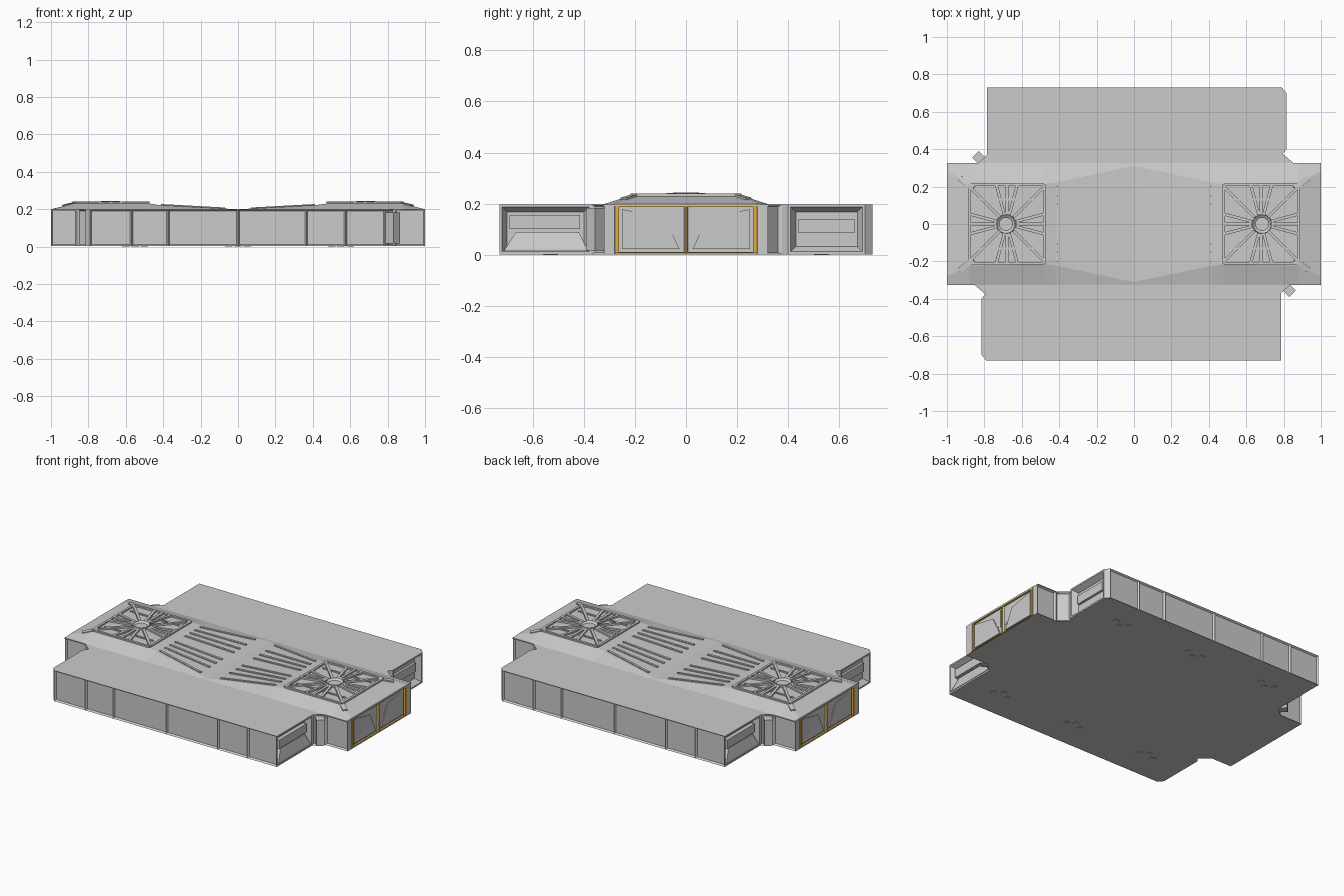
import bpy, bmesh, math
from mathutils import Vector, Matrix

if "Cube" in bpy.data.objects:
    bpy.data.objects.remove(bpy.data.objects["Cube"])

TOP = 0.197
orange = bpy.data.materials.new("orange_trim")
orange.diffuse_color = (0.75, 0.42, 0.06, 1)
orange.use_nodes = True
orange.node_tree.nodes["Principled BSDF"].inputs["Base Color"].default_value = orange.diffuse_color


def finish(bm, name, mat=None):
    bmesh.ops.recalc_face_normals(bm, faces=bm.faces)
    me = bpy.data.meshes.new(name)
    bm.to_mesh(me)
    bm.free()
    ob = bpy.data.objects.new(name, me)
    bpy.context.collection.objects.link(ob)
    if mat:
        me.materials.append(mat)
    return ob


def prism(bm, pts, vec):
    """Extrude a closed polygon along vec, return the new geometry's faces."""
    f = bm.faces.new([bm.verts.new(p) for p in pts])
    bmesh.ops.extrude_face_region(bm, geom=[f], use_keep_orig=True)
    top = [v for v in bm.verts if v.is_valid and v not in f.verts and v.index == -1][-len(pts):]
    bmesh.ops.translate(bm, verts=top, vec=vec)


def bar(bm, a, b, w, h):
    """Box running from a to b, w wide and h high."""
    a, b = Vector(a), Vector(b)
    d = (b - a).normalized()
    side = Vector((0, 0, 1)).cross(d).normalized()
    up = d.cross(side)
    m = Matrix((d * (b - a).length, side * w, up * h)).transposed().to_4x4()
    m.translation = (a + b) / 2
    bmesh.ops.create_cube(bm, size=1, matrix=m)


def box(bm, x0, x1, y0, y1, z0, z1, s=1):
    m = Matrix.Translation((s * (x0 + x1) / 2, s * (y0 + y1) / 2, (z0 + z1) / 2))
    bmesh.ops.create_cube(bm, size=1, matrix=m @ Matrix.Diagonal((x1 - x0, y1 - y0, z1 - z0, 1)))


# Main body: half footprint repeated by a half turn, every wall section gets a recessed panel
half = [(-1, -.32), (-.86, -.32), (-.795, -.375), (-.815, -.40), (-.815, -.70), (-.79, -.73),
        (-.57, -.73), (-.375, -.73), (0, -.73), (.365, -.73), (.575, -.73), (.785, -.73),
        (.785, -.37), (.84, -.32), (1, -.32), (1, -.28), (1, 0), (1, .28)]
foot = half + [(-x, -y) for x, y in half]
bm = bmesh.new()
lo = [bm.verts.new((x, y, .002)) for x, y in foot]
hi = [bm.verts.new((x, y, TOP)) for x, y in foot]
bm.faces.new(lo[::-1])
bm.faces.new(hi)
panels, deep = [], []
n = len(foot)
for i in range(n):
    j = (i + 1) % n
    f = bm.faces.new((lo[i], lo[j], hi[j], hi[i]))
    if i % len(half) in (4 - 1, 11):
        deep.append(f)
    elif (lo[i].co - lo[j].co).length > .06:
        panels.append(f)
bm.normal_update()
bmesh.ops.inset_individual(bm, faces=panels, thickness=.011, depth=-.012)
bmesh.ops.inset_individual(bm, faces=deep, thickness=.014, depth=0)
bmesh.ops.inset_individual(bm, faces=deep, thickness=.028, depth=-.035)
finish(bm, "body")

# End windows of the side blocks, corner pillars and underside pads
win, ramps, pil, pads = bmesh.new(), bmesh.new(), bmesh.new(), bmesh.new()
for s in (1, -1):
    box(win, .74, .775, -.69, -.415, .10, .155, s)
    box(win, -.795, -.77, -.66, -.44, .085, .14, s)
    # sloped sill below the window
    sill = [(.785, -.71, .015), (.785, -.385, .015), (.785, -.385, .02), (.785, -.71, .02),
            (.765, -.665, .09), (.765, -.42, .09), (.73, -.71, .015), (.73, -.385, .015),
            (.74, -.42, .09), (.74, -.665, .09)]
    vs = [ramps.verts.new((s * x, s * y, z)) for x, y, z in sill]
    bmesh.ops.convex_hull(ramps, input=vs)
    # angled pillar
    m = Matrix.Translation((s * .825, s * -.35, .1)) @ Matrix.Rotation(math.radians(45), 4, 'Z')
    bmesh.ops.create_cube(pil, size=1, matrix=m @ Matrix.Diagonal((.05, .065, .165, 1)))
    for x in (-.55, 0, .55):
        for dx, dy in ((0, 0), (.05, .03), (.1, 0)):
            box(pads, x + dx - .06, x + dx - .03, -.56 + dy, -.53 + dy, 0, .004, s)
finish(win, "end_windows")
finish(ramps, "window_sills")
finish(pil, "corner_pillars")
finish(pads, "underside_pads")

# End doors with orange trim
doors, trim = bmesh.new(), bmesh.new()
for s in (1, -1):
    for t in (1, -1):
        plate = [(.25, .022), (.025, .022), (.085, .145), (.25, .178)]
        upper = [(.022, .178), (.022, .06), (.078, .155), (.225, .18)]
        for prof, depth in ((plate, .996), (upper, .991)):
            vs = [doors.verts.new((s * x, t * y, z)) for x in (.98, depth) for y, z in prof]
            bmesh.ops.convex_hull(doors, input=vs)
        box(trim, .985, 1.0, t * .27 - .007, t * .27 + .007, .008, .19, s)
    box(trim, .985, 1.0, -.004, .004, .008, .19, s)
    for z in (.009, .189):
        box(trim, .985, 1.0, -.275, .275, z - .002, z + .002, s)
finish(doors, "end_doors")
finish(trim, "door_trim", orange)

# Roof: lofted along x, high over the two fan decks and dipping in the middle
side = [(1, .28, .199), (.88, .222, .23), (.475, .215, .23), (.42, .222, .222), (0, .31, .199)]
stations = [(-x, y, z) for x, y, z in side] + side[-2::-1]
bm = bmesh.new()
rows = []
for x, y, z in stations:
    rows.append([bm.verts.new(p) for p in
                 ((x, -.325, .19), (x, -.325, TOP), (x, -y, z), (x, y, z), (x, .325, TOP), (x, .325, .19))])
for a, b in zip(rows, rows[1:]):
    for k in range(5):
        bm.faces.new((a[k], b[k], b[k + 1], a[k + 1]))
bm.faces.new(rows[0])
bm.faces.new(rows[-1])
finish(bm, "roof")

# Fan decks: rim, inner rails, radial ribs and hub
rim, ribs, hub = bmesh.new(), bmesh.new(), bmesh.new()
CX, HX, HY = .68, .2, .21
for s in (1, -1):
    for t in (1, -1):
        bar(rim, (s * CX - HX, t * HY, .233), (s * CX + HX, t * HY, .233), .014, .012)
        bar(rim, (s * CX + t * HX, -HY, .233), (s * CX + t * HX, HY, .233), .014, .012)
        bar(ribs, (s * CX - .17, t * .13, .232), (s * CX + .17, t * .13, .232), .01, .01)
        bar(rim, (s * .86, t * .19, .234), (s * .93, t * .245, .217), .03, .012)
    for k in range(16):
        a = math.radians((15, 45, 75, 90)[k % 4] + 90 * (k // 4))
        c, d = math.cos(a), math.sin(a)
        r = min(HX / max(abs(c), 1e-4), HY / max(abs(d), 1e-4))
        bar(ribs, (s * .68 + c * .05, d * .05, .235), (s * .68 + c * r, d * r, .234), .016, .012)
    r = bmesh.ops.create_cone(hub, cap_ends=True, segments=16, radius1=.056, radius2=.05, depth=.03,
                              matrix=Matrix.Translation((s * .685, 0, .228)))
    cap = [f for f in hub.faces if f.calc_center_median().z > .242 and f.calc_center_median().x * s > 0]
    bmesh.ops.inset_region(hub, faces=cap, thickness=.014, depth=0)
    bmesh.ops.translate(hub, verts=list(cap[0].verts), vec=(0, 0, -.01))
finish(rim, "deck_rims")
finish(ribs, "deck_ribs")
finish(hub, "fan_hubs")

# Slats fanning out over the roof slopes
bm = bmesh.new()
for s in (1, -1):
    for t in (1, -1):
        for y1, y0 in ((.2, .275), (.148, .185), (.1, .12), (.05, .06)):
            bar(bm, (s * .41, t * y1, .222), (s * .07, t * y0, .2035), .014, .01)
finish(bm, "roof_slats")
